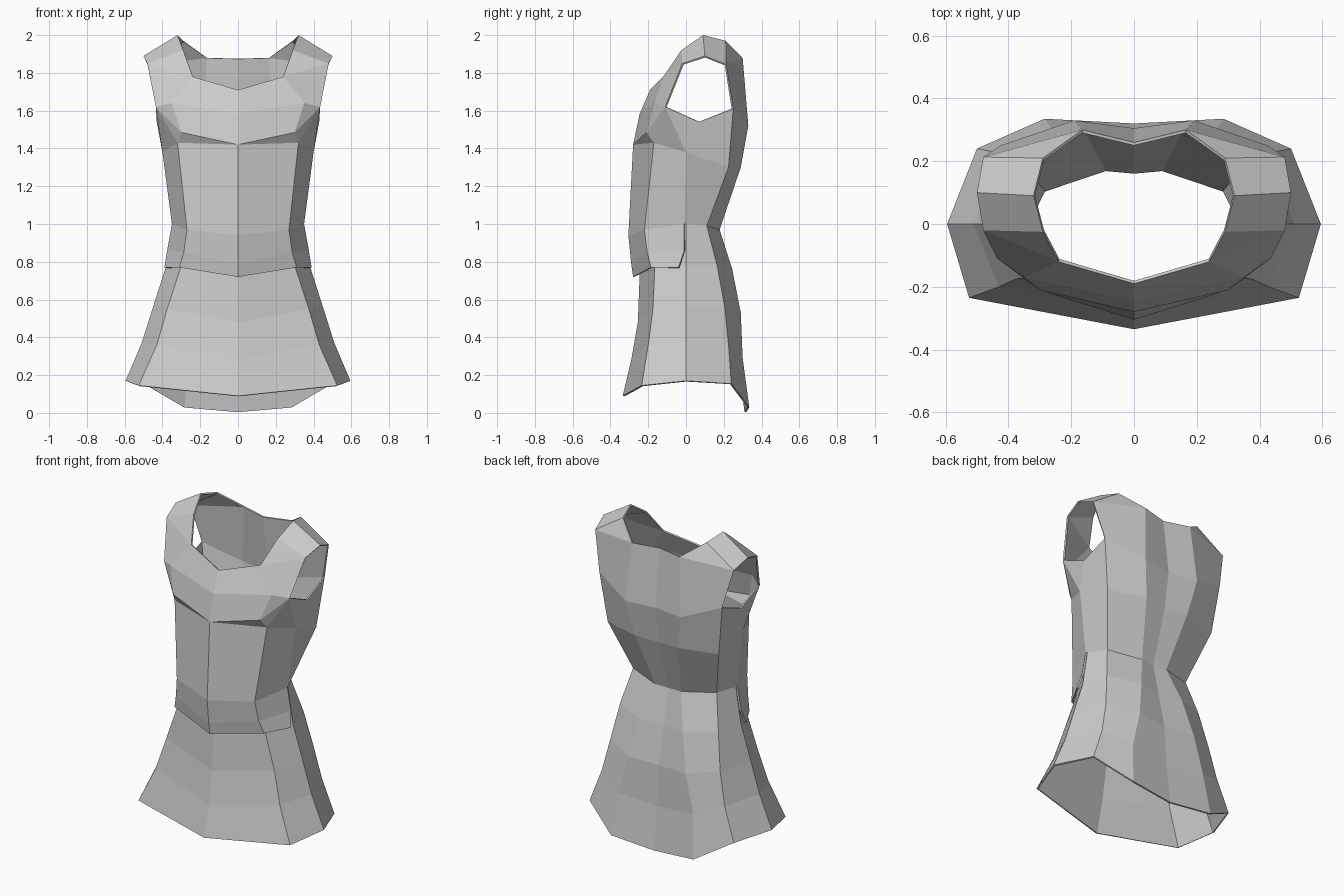
import bpy

if "Cube" in bpy.data.objects:
    bpy.data.objects.remove(bpy.data.objects["Cube"], do_unlink=True)

# One plain cloth colour
cloth = bpy.data.materials.new("grey cloth")
cloth.use_nodes = True
grey = (0.6, 0.6, 0.6, 1)
cloth.diffuse_color = grey
cloth.node_tree.nodes["Principled BSDF"].inputs["Base Color"].default_value = grey


def make_shell(name, points, faces):
    """Left half of a garment panel, mirrored and given a thin thickness."""
    order = list(points)
    index = {key: number for number, key in enumerate(order)}
    mesh = bpy.data.meshes.new(name)
    mesh.from_pydata([points[key] for key in order], [],
                     [[index[key] for key in face] for face in faces])
    mesh.materials.append(cloth)
    shell = bpy.data.objects.new(name, mesh)
    bpy.context.collection.objects.link(shell)
    mirror = shell.modifiers.new("Mirror", 'MIRROR')
    mirror.use_clip = True
    solid = shell.modifiers.new("Cloth thickness", 'SOLIDIFY')
    solid.thickness = 0.01
    solid.offset = -1
    return shell


def bridge(lower, upper):
    """Quads between two rows of point names running front to back."""
    return [(lower[i], lower[i + 1], upper[i + 1], upper[i])
            for i in range(len(lower) - 1)]


def row_keys(row, columns):
    return [row + " " + column for column in columns]


front_columns = ["front", "corner", "side"]
columns = front_columns + ["flank", "back corner", "back"]

# Waist of the back, shared by skirt and bodice
waist_back = [(.29, .11, .99), (.09, .178, .97), (0, .17, .965)]

# Skirt: rows from the flared hem up to the waist, front tucked under the bodice
skirt_rows = {
    "hem": [(0, -.335, .09), (.525, -.235, .145), (.595, 0, .17),
            (.5, .24, .155), (.285, .335, .03), (0, .32, .005)],
    "low": [(0, -.29, .28), (.43, -.2, .36), (.51, 0, .37),
            (.425, .225, .36), (.26, .3, .29), (0, .285, .27)],
    "mid": [(0, -.255, .48), (.375, -.175, .55), (.45, 0, .56),
            (.38, .205, .56), (.2, .29, .53), (0, .27, .52)],
    "hip": [(0, -.245, .74), (.3, -.165, .78), (.38, 0, .78),
            (.34, .165, .78), (.15, .245, .76), (0, .22, .75)],
    "waist": [(0, -.25, .9), (.24, -.18, .95), (.345, 0, 1)] + waist_back,
}
skirt_points, skirt_faces = {}, []
previous = None
for row, places in skirt_rows.items():
    keys = row_keys(row, columns)
    skirt_points.update(zip(keys, places))
    if previous:
        skirt_faces += bridge(previous, keys)
    previous = keys
make_shell("skirt", skirt_points, skirt_faces)

# Bodice: front flap, waist and ribs
bodice_rows = {
    "flap": [(0, -.28, .72), (.31, -.185, .77), (.39, -.04, .77)],
    "belly": [(0, -.29, .79), (.287, -.205, .85), (.375, -.01, .86)],
    "waist": [(0, -.305, .94), (.27, -.22, .97), (.35, -.01, 1)] + waist_back,
    "ribs": [(0, -.28, 1.42), (.32, -.17, 1.43), (.4, 0, 1.38),
             (.385, .225, 1.3), (.15, .29, 1.3), (0, .27, 1.29)],
}
points = {}
for row, places in bodice_rows.items():
    points.update(zip(row_keys(row, columns), places))

# Chest, armhole, shoulder and neckline points
points.update({
    "bust": (.3, -.21, 1.485),
    "chest front": (0, -.245, 1.585), "chest corner": (.35, -.17, 1.64),
    "arm front": (.435, -.11, 1.62), "arm base": (.43, .07, 1.54),
    "arm back": (.425, .25, 1.61),
    "blade": (.19, .33, 1.52), "spine": (0, .305, 1.52),
    "cap front": (.48, -.02, 1.85), "cap top": (.5, .1, 1.89),
    "cap back": (.48, .213, 1.845),
    "neck front": (0, -.19, 1.71), "neck corner": (.24, -.12, 1.78),
    "neck side": (.29, -.025, 1.92), "neck top": (.32, .09, 2),
    "neck rear": (.29, .21, 1.97), "nape corner": (.165, .3, 1.88),
    "nape": (0, .26, 1.875),
})

flap, belly, low_front = [row_keys(r, front_columns) for r in ("flap", "belly", "waist")]
faces = bridge(flap, belly) + bridge(belly, low_front)
faces += bridge(row_keys("waist", columns), row_keys("ribs", columns))
faces += [
    # Fold under the bust and the side below the armhole
    ("ribs front", "ribs corner", "bust"),
    ("ribs corner", "arm front", "bust"),
    ("ribs corner", "ribs side", "arm front"),
    ("ribs side", "arm base", "arm front"),
    ("ribs side", "ribs flank", "arm back", "arm base"),
    # Chest
    ("ribs front", "bust", "chest corner", "chest front"),
    ("bust", "arm front", "chest corner"),
    ("chest front", "chest corner", "neck corner", "neck front"),
    ("chest corner", "arm front", "cap front", "neck corner"),
    ("neck corner", "cap front", "neck side"),
    # Shoulder strap
    ("neck side", "cap front", "cap top", "neck top"),
    ("neck top", "cap top", "cap back", "neck rear"),
    # Upper back
    ("cap back", "nape corner", "neck rear"),
    ("arm back", "blade", "nape corner", "cap back"),
    ("blade", "spine", "nape", "nape corner"),
    ("ribs flank", "ribs back corner", "blade", "arm back"),
    ("ribs back corner", "ribs back", "spine", "blade"),
]
make_shell("bodice", points, faces)
